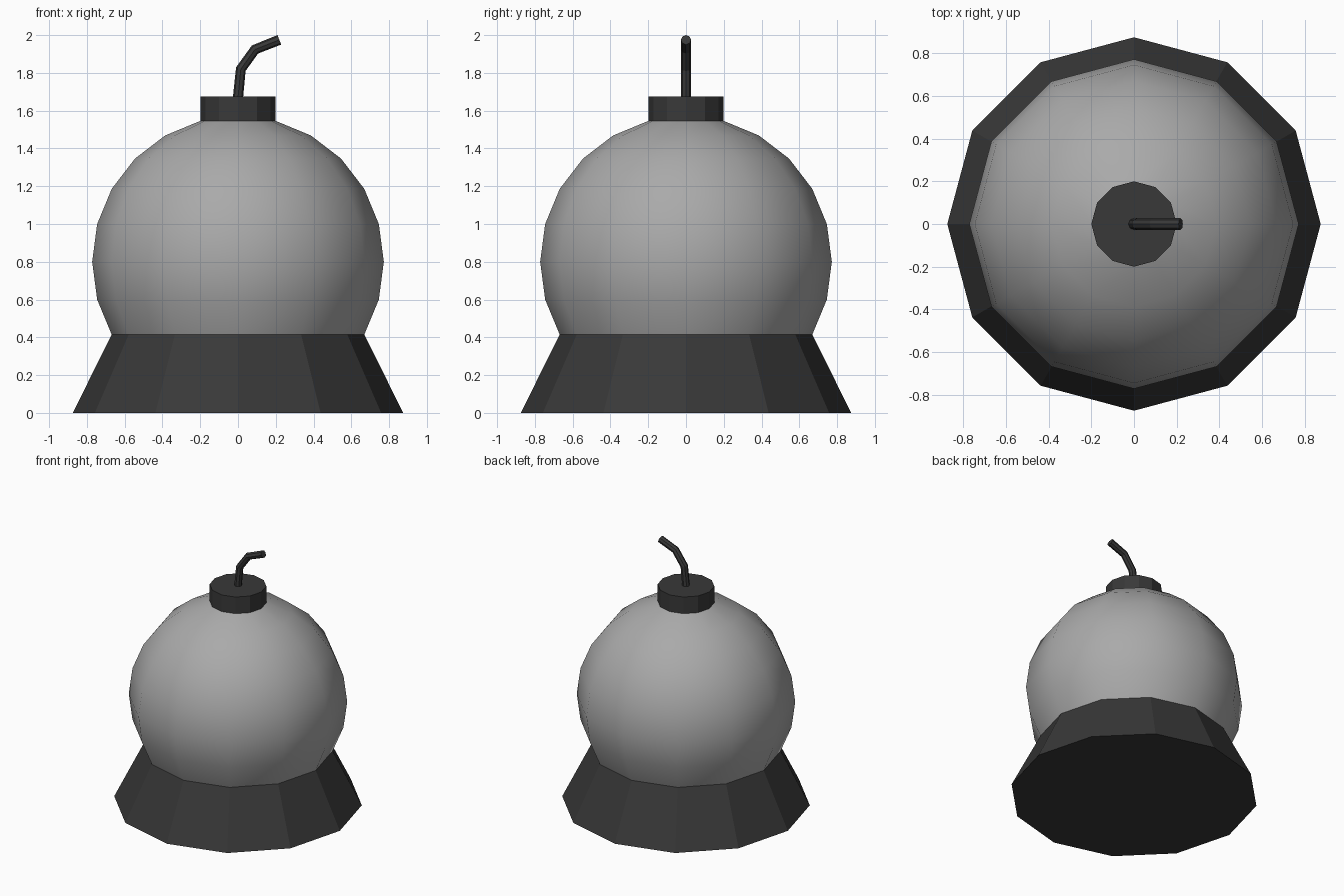
import bpy, bmesh
from math import sin, cos, tau, radians

if "Cube" in bpy.data.objects:
    bpy.data.objects.remove(bpy.data.objects["Cube"])

SIDES = 12
R, CZ = 0.772, 0.80


def ring_point(deg):
    """Radius and height on the ball at a latitude."""
    return R * cos(radians(deg)), CZ + R * sin(radians(deg))


def lathe(name, profile, smooth=False, bottom=False, top=False):
    """Revolve (radius, z) points, listed bottom to top, into a 12-sided part."""
    bm = bmesh.new()
    rings = [[bm.verts.new((r * cos(tau * i / SIDES), r * sin(tau * i / SIDES), z))
              for i in range(SIDES)] for r, z in profile]
    for a, b in zip(rings, rings[1:]):
        for i in range(SIDES):
            j = (i + 1) % SIDES
            bm.faces.new((a[i], a[j], b[j], b[i]))
    if bottom:
        bm.faces.new(rings[0][::-1])
    if top:
        bm.faces.new(rings[-1])
    for f in bm.faces:
        f.smooth = smooth
    mesh = bpy.data.meshes.new(name)
    bm.to_mesh(mesh)
    bm.free()
    ob = bpy.data.objects.new(name, mesh)
    bpy.context.collection.objects.link(ob)
    return ob


dark = bpy.data.materials.new("dark")
dark.diffuse_color = (0.04, 0.04, 0.04, 1)
dark.use_nodes = True
dark.node_tree.nodes["Principled BSDF"].inputs["Base Color"].default_value = dark.diffuse_color
grey = bpy.data.materials.new("grey")
grey.diffuse_color = (0.4, 0.4, 0.4, 1)
grey.use_nodes = True
grey.node_tree.nodes["Principled BSDF"].inputs["Base Color"].default_value = grey.diffuse_color

# Smooth round body, cut where the stand and the cap meet it
body = lathe("body", [ring_point(d) for d in range(-30, 76, 15)], smooth=True)
body.data.materials.append(grey)

# Flared stand and flat-sided cap
stand = lathe("stand", [(0.875, 0), ring_point(-30)], bottom=True)
cap_r, cap_z = ring_point(75)
cap = lathe("cap", [(cap_r, cap_z), (cap_r, 1.675)], top=True)

# Bent fuse
curve = bpy.data.curves.new("fuse", 'CURVE')
curve.dimensions = '3D'
curve.bevel_depth = 0.027
curve.bevel_resolution = 2
curve.use_fill_caps = True
path = [(0, 1.67), (0.015, 1.82), (0.09, 1.924), (0.219, 1.975)]
spline = curve.splines.new('POLY')
spline.points.add(len(path) - 1)
for p, (x, z) in zip(spline.points, path):
    p.co = (x, 0, z, 1)
spline.use_smooth = False
fuse = bpy.data.objects.new("fuse", curve)
bpy.context.collection.objects.link(fuse)

for ob in (stand, cap, fuse):
    ob.data.materials.append(dark)
